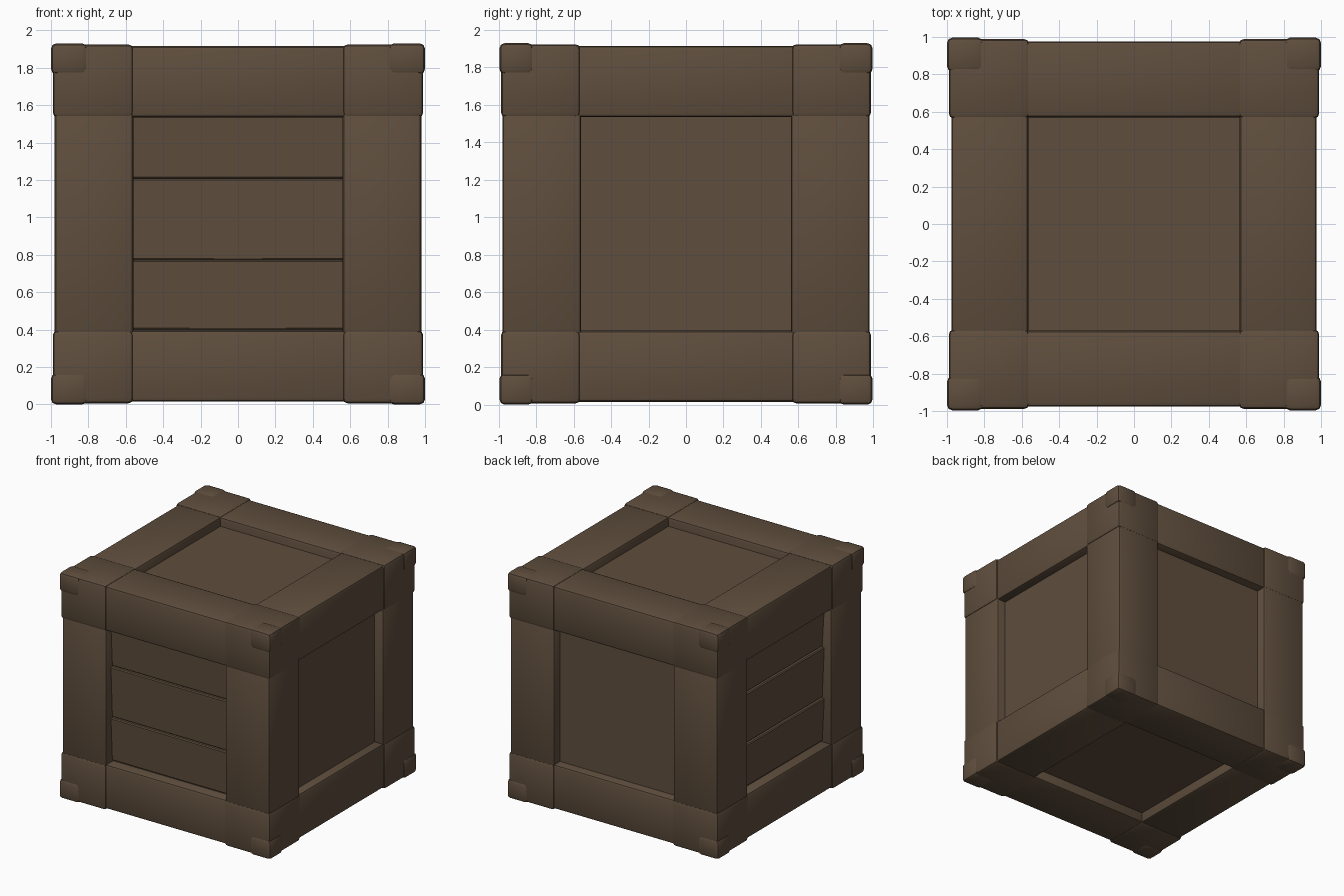
import bpy, bmesh, math
from mathutils import Matrix, Vector

if "Cube" in bpy.data.objects:
    bpy.data.objects.remove(bpy.data.objects["Cube"])

MID = 0.965  # half the crate height

wood = bpy.data.materials.new("dark brown wood")
wood.diffuse_color = (0.114, 0.076, 0.047, 1)
wood.use_nodes = True
wood.node_tree.nodes["Principled BSDF"].inputs["Base Color"].default_value = wood.diffuse_color


def box(name, lo, hi, bevel=0.0, segments=2, lean=0.0, turn=0.0):
    """Bevelled box between two corners; lean pushes the lower edge inward (+y)."""
    lo, hi = Vector(lo), Vector(hi)
    bm = bmesh.new()
    bmesh.ops.create_cube(bm, size=1)
    for v in bm.verts:
        low = v.co.z < 0 and v.co.y < 0
        v.co = Vector([(lo[i] + hi[i]) / 2 + v.co[i] * (hi[i] - lo[i]) for i in range(3)])
        if low:
            v.co.y += lean
    if bevel:
        bmesh.ops.bevel(bm, geom=bm.edges[:], offset=bevel, segments=segments,
                        profile=0.5, affect='EDGES')
    bmesh.ops.rotate(bm, verts=bm.verts, cent=(0, 0, 0), matrix=Matrix.Rotation(turn, 3, 'Z'))
    bmesh.ops.recalc_face_normals(bm, faces=bm.faces)
    mesh = bpy.data.meshes.new(name)
    bm.to_mesh(mesh)
    bm.free()
    mesh.materials.append(wood)
    ob = bpy.data.objects.new(name, mesh)
    bpy.context.collection.objects.link(ob)
    bpy.ops.object.select_all(action='DESELECT')
    ob.select_set(True)
    bpy.context.view_layer.objects.active = ob
    bpy.ops.object.shade_smooth_by_angle(angle=math.radians(35))
    return ob


def signed_box(name, signs, near, far, bevel):
    """Box placed by sign on each axis; sign 0 spans symmetrically to far."""
    lo, hi = [], []
    for s, n, f in zip(signs, near, far):
        a, b = (-f, f) if s == 0 else (s * n, s * f)
        lo.append(min(a, b))
        hi.append(max(a, b))
    lo[2] += MID
    hi[2] += MID
    return box(name, lo, hi, bevel)


S = (-1, 1)

# recessed panels: one inner body closes all six sides
box("inner_panels", (-0.885, -0.885, 0.10), (0.90, 0.90, 1.84))

# leaning planks on the front and left sides
for side, turn in (("front", 0), ("left", -math.pi / 2)):
    for i, (z0, z1) in enumerate(((0.40, 0.772), (0.772, 1.208), (1.208, 1.56))):
        box(f"{side}_plank_{i + 1}", (-0.60, -0.915, z0), (0.60, -0.84, z1),
            0.008, 1, lean=0.02, turn=turn)

# upright posts
for x in S:
    for y in S:
        signed_box("corner_post", (x, y, 0), (0.56, 0.56, 0), (0.98, 0.98, 0.6), 0.022)

# top and bottom rails along x and along y
for z in S:
    for s in S:
        signed_box("cross_rail", (0, s, z), (0, 0.57, 0.57), (0.62, 0.976, 0.95), 0.022)
        signed_box("side_rail", (s, 0, z), (0.565, 0, 0.57), (0.976, 0.62, 0.95), 0.022)

# corner blocks with small raised caps
for x in S:
    for y in S:
        for z in S:
            signed_box("corner_block", (x, y, z), (0.56, 0.565, 0.57),
                       (0.99, 0.988, 0.959), 0.025)
            signed_box("corner_cap", (x, y, z), (0.805, 0.815, 0.80),
                       (1.0, 0.996, 0.965), 0.028)
